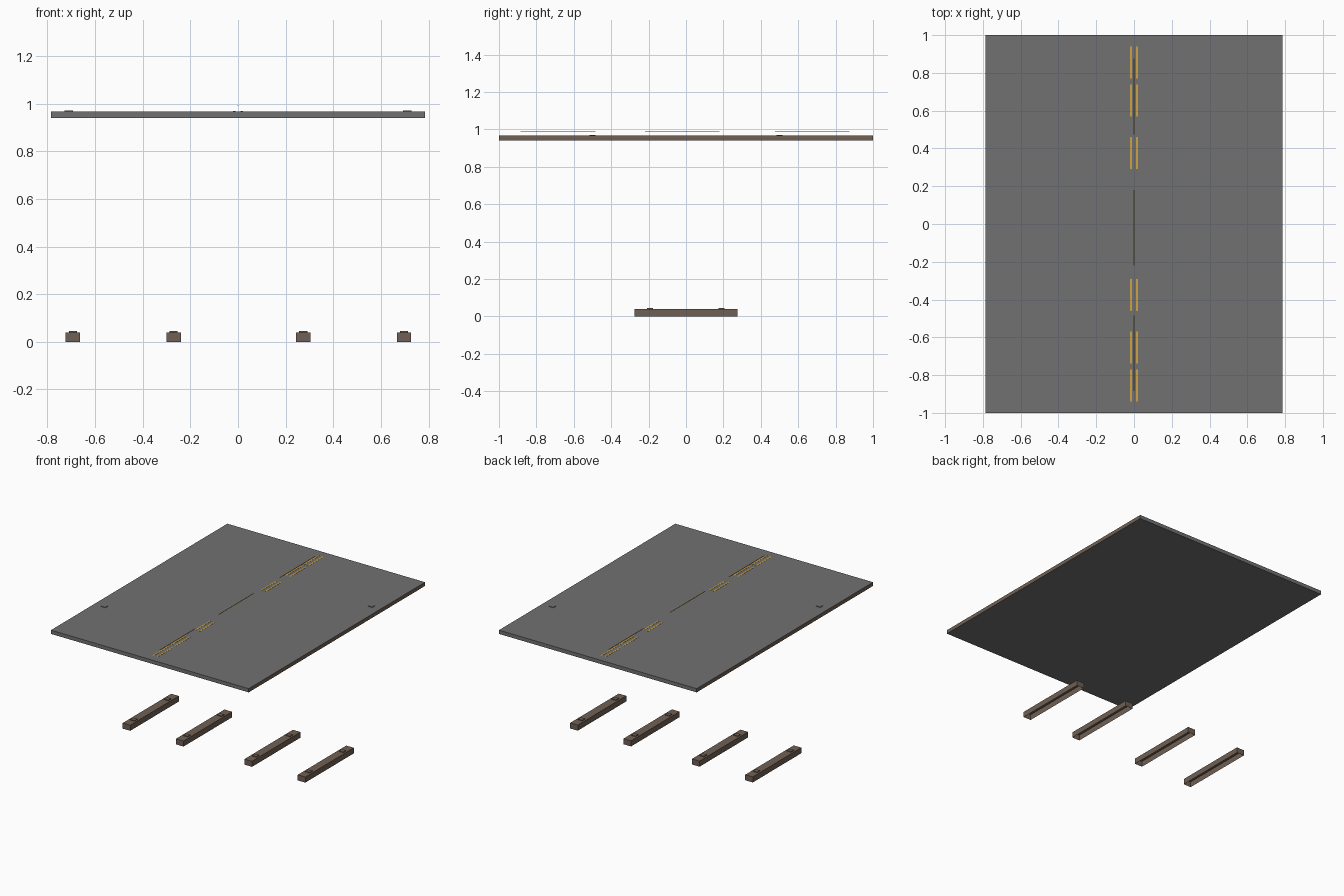
import bpy, bmesh
from mathutils import Matrix, Vector

old = bpy.data.objects.get("Cube")
if old:
    bpy.data.objects.remove(old, do_unlink=True)


def material(name, rgb):
    m = bpy.data.materials.new(name)
    m.use_nodes = True
    m.diffuse_color = (*rgb, 1)
    bsdf = m.node_tree.nodes["Principled BSDF"]
    bsdf.inputs["Base Color"].default_value = (*rgb, 1)
    bsdf.inputs["Roughness"].default_value = 0.9
    return m


asphalt = material("asphalt_grey", (0.165, 0.165, 0.165))
timber = material("brown_timber", (0.162, 0.117, 0.089))
paint = material("yellow_paint", (0.62, 0.37, 0.055))


def add_box(bm, low, high, open_bottom=False):
    low, high = Vector(low), Vector(high)
    place = Matrix.Translation((low + high) / 2) @ Matrix.Diagonal((*(high - low), 1))
    verts = bmesh.ops.create_cube(bm, size=1, matrix=place)["verts"]
    if open_bottom:
        bm.normal_update()
        faces = {f for v in verts for f in v.link_faces}
        bmesh.ops.delete(bm, geom=[f for f in faces if f.normal.z < -0.9],
                         context='FACES_ONLY')


def finish(name, bm, *mats):
    bm.normal_update()
    mesh = bpy.data.meshes.new(name)
    bm.to_mesh(mesh)
    bm.free()
    for m in mats:
        mesh.materials.append(m)
    obj = bpy.data.objects.new(name, mesh)
    bpy.context.collection.objects.link(obj)
    return obj


# Road deck: grey slab with brown long edges
TOP = 0.967
bm = bmesh.new()
add_box(bm, (-0.785, -1, 0.94), (0.785, 1, TOP))
bm.normal_update()
for f in bm.faces:
    f.material_index = 1 if abs(f.normal.x) > 0.9 else 0
finish("road_deck", bm, asphalt, timber)

# Small raised pads at opposite corners of the deck
bm = bmesh.new()
for s in (-1, 1):
    x, y = 0.71 * s, 0.5 * s
    add_box(bm, (x - 0.018, y - 0.016, TOP), (x + 0.018, y + 0.016, TOP + 0.004))
finish("deck_pads", bm, asphalt)

# Double dashed centre line
bm = bmesh.new()
for s in (-1, 1):
    for y in (0.375, 0.653, 0.854):
        for x in (-0.016, 0.016):
            add_box(bm, (x - 0.005, s * y - 0.085, TOP), (x + 0.005, s * y + 0.085, TOP + 0.001))
finish("centre_dashes", bm, paint)

# Thin strips floating above the middle of the deck
bm = bmesh.new()
for y in (-0.685, -0.02, 0.675):
    add_box(bm, (-0.0025, y - 0.2, 0.99), (0.0025, y + 0.2, 0.992))
finish("raised_strips", bm, paint)

# Ground beams, hollow underneath, each with two raised pads
for i, x in enumerate((-0.693, -0.27, 0.274, 0.697), 1):
    bm = bmesh.new()
    add_box(bm, (x - 0.03, -0.275, 0), (x + 0.03, 0.275, 0.04), open_bottom=True)
    for y in (-0.193, 0.19):
        add_box(bm, (x - 0.017, y - 0.016, 0.04), (x + 0.017, y + 0.016, 0.045))
    finish(f"ground_beam_{i}", bm, timber)
